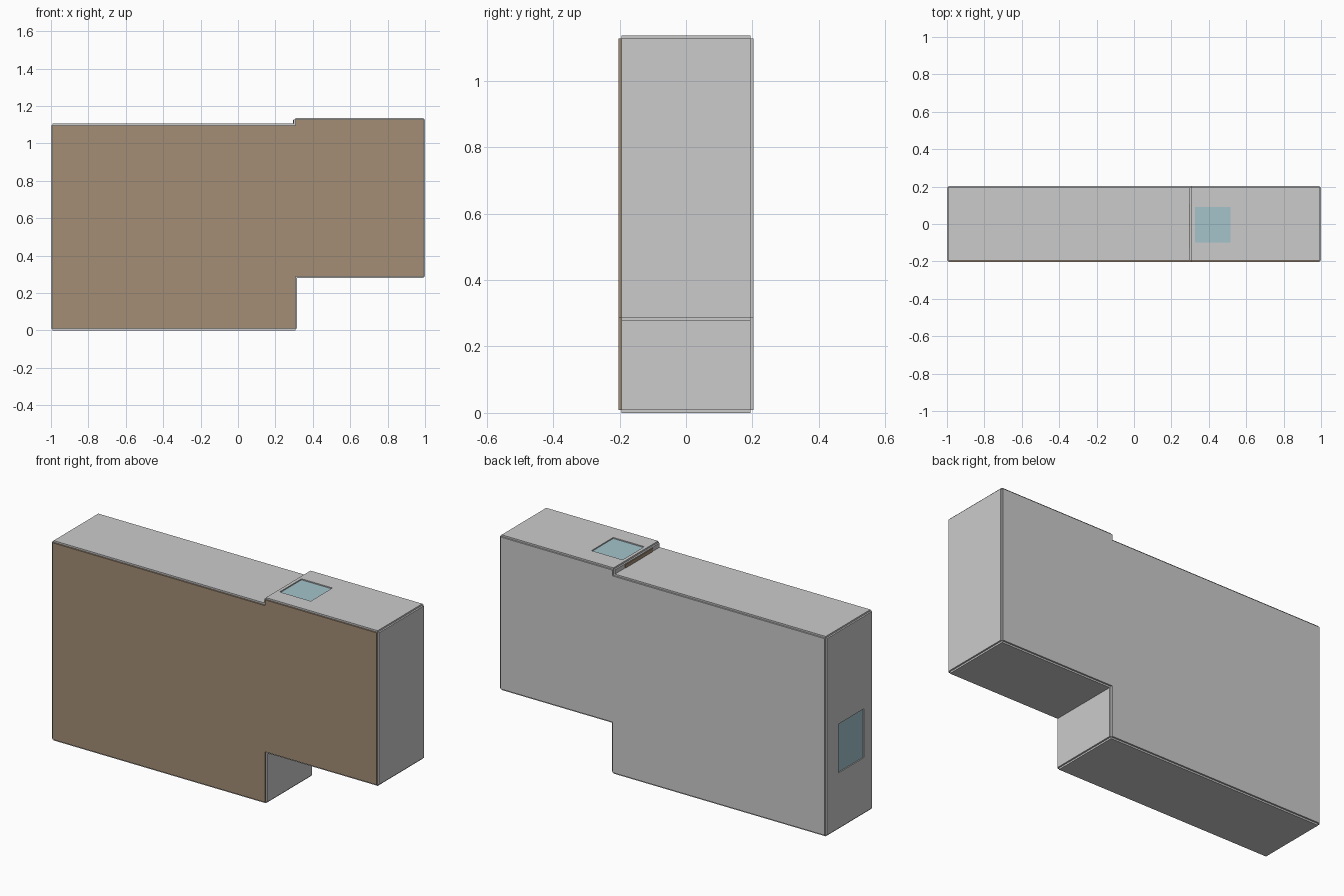
import bpy, bmesh
from mathutils import Vector

if "Cube" in bpy.data.objects:
    bpy.data.objects.remove(bpy.data.objects["Cube"])

T = 0.009                       # panel thickness
X0, X1, STEP = -0.991, 0.991, 0.307
Y = 0.195
Z0, ZL, ZB, ZT = 0.009, 1.096, 0.288, 1.128


def material(name, rgb):
    m = bpy.data.materials.new(name)
    m.diffuse_color = (*rgb, 1)
    m.use_nodes = True
    m.node_tree.nodes["Principled BSDF"].inputs["Base Color"].default_value = m.diffuse_color
    return m


BROWN = material("brown", (0.37, 0.27, 0.18))
GLASS = material("glass", (0.37, 0.55, 0.60))


def finish(name, bm, mat=None):
    bmesh.ops.recalc_face_normals(bm, faces=bm.faces)
    me = bpy.data.meshes.new(name)
    bm.to_mesh(me)
    bm.free()
    ob = bpy.data.objects.new(name, me)
    bpy.context.collection.objects.link(ob)
    if mat:
        me.materials.append(mat)
    return ob


def box(name, lo, hi, mat=None):
    lo, hi = Vector(lo), Vector(hi)
    bm = bmesh.new()
    bmesh.ops.create_cube(bm, size=1)
    for v in bm.verts:
        v.co = (lo + hi) / 2 + v.co * (hi - lo)
    return finish(name, bm, mat)


def facade(name, y, mat=None):
    outline = [(X0, Z0), (STEP, Z0), (STEP, ZB), (X1, ZB),
               (X1, ZT), (STEP, ZT), (STEP, ZL), (X0, ZL)]
    bm = bmesh.new()
    face = bm.faces.new([bm.verts.new((x, y, z)) for x, z in outline])
    ext = bmesh.ops.extrude_face_region(bm, geom=[face])
    for v in ext["geom"]:
        if isinstance(v, bmesh.types.BMVert):
            v.co.y += T
    return finish(name, bm, mat)


def cut(ob, lo, hi):
    cutter = box(ob.name + "_cutter", lo, hi)
    cutter.hide_render = True
    cutter.hide_viewport = True
    mod = ob.modifiers.new("opening", "BOOLEAN")
    mod.object = cutter
    mod.solver = "EXACT"


# stepped front and back walls
facade("front_wall", -Y - T, BROWN)
facade("back_wall", Y)

# end walls and step walls
left = box("left_wall", (X0 - T, -Y, Z0), (X0, Y, ZL))
box("right_wall", (X1, -Y, ZB), (X1 + T, Y, ZT))
box("lower_step_wall", (STEP, -Y, Z0), (STEP + T, Y, ZB - T))
box("upper_step_wall", (STEP - T, -Y, ZL), (STEP, Y, ZT))

# roofs and floors
box("left_roof", (X0, -Y, ZL), (STEP - T, Y, ZL + T))
roof = box("right_roof", (STEP, -Y, ZT), (X1, Y, ZT + T))
box("left_floor", (X0, -Y, Z0 - T), (STEP, Y, Z0))
box("right_floor", (STEP, -Y, ZB - T), (X1, Y, ZB))

# skylight, recessed in the right roof
cut(roof, (0.325, -0.10, ZT - 0.05), (0.515, 0.09, ZT + 0.05))
box("skylight_glass", (0.325, -0.10, ZT), (0.515, 0.09, ZT + 0.003), GLASS)

# window, recessed in the left end wall
cut(left, (X0 - 0.05, -0.125, 0.315), (X0 + 0.05, 0.095, 0.585))
box("window_glass", (X0 - 0.003, -0.125, 0.315), (X0, 0.095, 0.585), GLASS)

# brown strip on the upper step
box("step_strip", (STEP - T - 0.003, -0.132, ZL + T), (STEP - T, 0.106, 1.124), BROWN)
